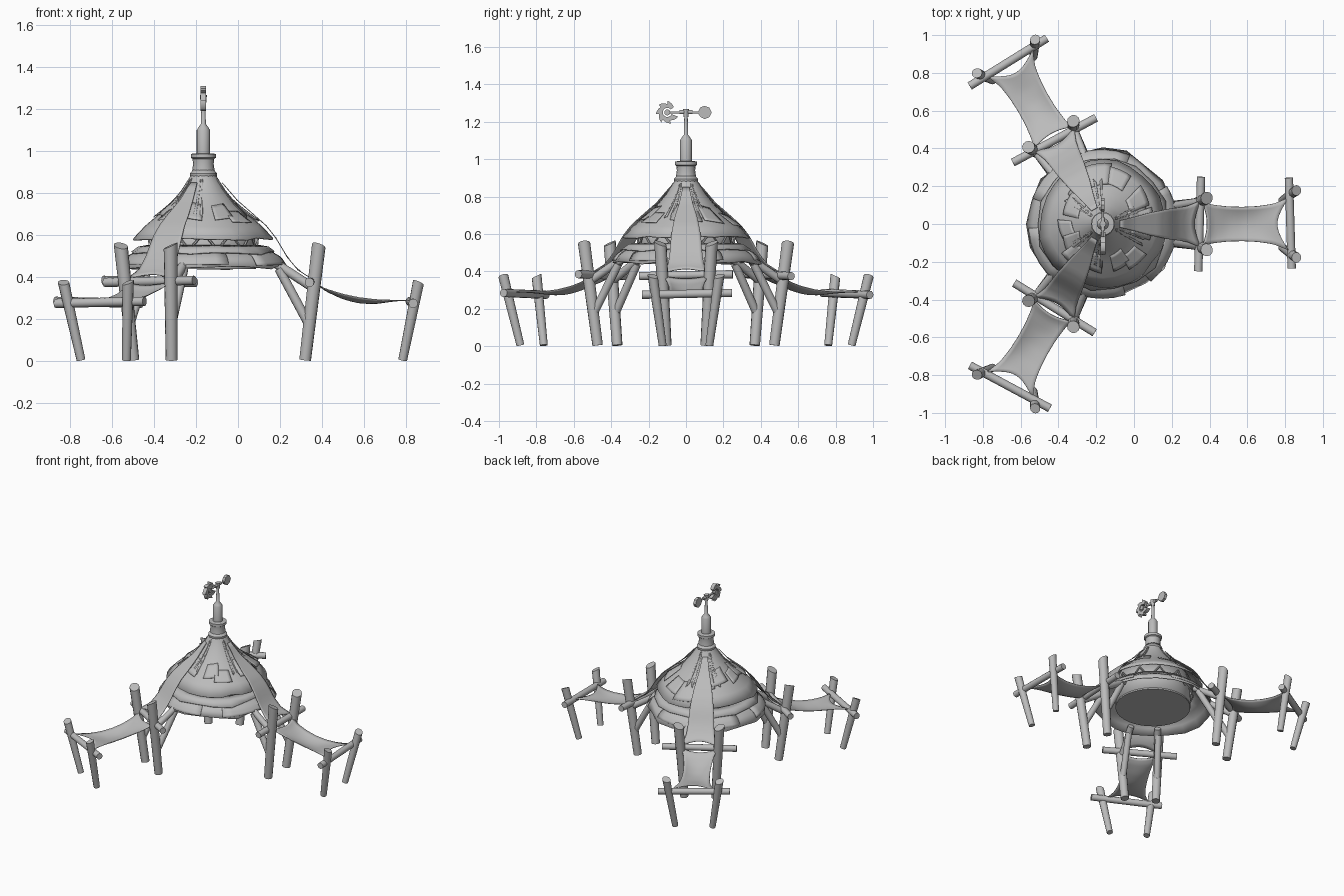
import bpy, bmesh, math, random
from mathutils import Vector, Matrix

random.seed(4)
cube = bpy.data.objects.get("Cube")
if cube:
    bpy.data.objects.remove(cube, do_unlink=True)

grey = bpy.data.materials.new("weathered_grey")
grey.use_nodes = True
grey.diffuse_color = (0.5, 0.5, 0.5, 1)
grey.node_tree.nodes["Principled BSDF"].inputs["Base Color"].default_value = (0.5, 0.5, 0.5, 1)

HUB = Matrix.Translation((-0.165, 0, 0))
TAU = math.tau


def finish(name, bm, matrix=HUB, angle=35, thickness=0):
    """Turn a bmesh into a shaded object placed by the matrix."""
    if not thickness:
        bmesh.ops.recalc_face_normals(bm, faces=bm.faces)
    mesh = bpy.data.meshes.new(name)
    bm.to_mesh(mesh)
    bm.free()
    mesh.materials.append(grey)
    ob = bpy.data.objects.new(name, mesh)
    bpy.context.collection.objects.link(ob)
    ob.matrix_world = matrix
    if thickness:
        mod = ob.modifiers.new("thickness", "SOLIDIFY")
        mod.thickness = thickness
        mod.offset = 0
    bpy.ops.object.select_all(action="DESELECT")
    ob.select_set(True)
    bpy.context.view_layer.objects.active = ob
    bpy.ops.object.shade_smooth_by_angle(angle=math.radians(angle))


def log(name, a, b, radius, matrix=HUB, saw=0.0, sides=12, tip=None):
    """Round timber from a to b, with an optional slanted saw cut on its end."""
    a, b = Vector(a), Vector(b)
    d = b - a
    place = Matrix.Translation((a + b) / 2) @ d.to_track_quat("Z", "Y").to_matrix().to_4x4()
    bm = bmesh.new()
    bmesh.ops.create_cone(bm, cap_ends=True, segments=sides, radius1=radius,
                          radius2=tip or radius, depth=d.length)
    for v in bm.verts:
        if v.co.z > 0:
            v.co.z += saw * v.co.x
    bm.transform(place)
    finish(name, bm, matrix, 50)


def sheet(name, rows, cols, point, matrix=HUB, thickness=0.004, angle=35):
    """Grid surface from point(s, t), both running 0 to 1."""
    bm = bmesh.new()
    grid = [[bm.verts.new(point(i / rows, j / cols)) for j in range(cols + 1)]
            for i in range(rows + 1)]
    for i in range(rows):
        for j in range(cols):
            bm.faces.new((grid[i][j], grid[i + 1][j], grid[i + 1][j + 1], grid[i][j + 1]))
    bmesh.ops.remove_doubles(bm, verts=bm.verts, dist=0.0001)
    finish(name, bm, matrix, angle, thickness)


def along(points, s):
    """Sample a list of points by a 0 to 1 parameter."""
    f = min(max(s, 0), 1) * (len(points) - 1)
    i = min(int(f), len(points) - 2)
    return Vector(points[i]).lerp(Vector(points[i + 1]), f - i)


def polar(r, a, z):
    return Vector((r * math.cos(a), r * math.sin(a), z))


def lathe(name, profile, sides=24, ragged=0.0, thickness=0.006):
    """Turned shell whose last profile ring can be ragged."""
    wobble = [random.uniform(-1, 1) * ragged for _ in range(sides)]

    def point(s, t):
        r, z = along(profile, s)
        w = wobble[round(t * sides) % sides] * s ** 4
        return polar(r + w, t * TAU, z - w * 0.6)
    sheet(name, len(profile) - 1, sides, point, thickness=thickness)


# Roof shells
ROOF = [(0.05, 0.91), (0.063, 0.875), (0.105, 0.81), (0.155, 0.75),
        (0.215, 0.695), (0.28, 0.64), (0.335, 0.582)]
SKIRT = [(0.27, 0.535), (0.32, 0.52), (0.365, 0.49), (0.392, 0.445)]
lathe("upper_roof", ROOF, 28, 0.01)
lathe("skirt_roof", SKIRT, 20, 0.016)
lathe("skirt_cover", [(0.27, 0.55), (0.31, 0.543), (0.35, 0.515)], 18, 0.014)


# Thin ragged roof plates lying close to the shells
def plate(name, profile, a0, a1, s0, s1, lift):
    slant = random.uniform(-0.06, 0.06)

    def point(s, t):
        r, z = along(profile, s0 + (s1 - s0) * s + slant * (t - 0.5))
        gap = 0.003 + lift * s
        return polar(r + gap, a0 + (a1 - a0) * t, z + gap)
    sheet(name, 5, 5, point, thickness=0.003)


for k in range(13):
    a = k / 13 * TAU + random.uniform(-0.15, 0.15)
    s = random.uniform(0.4, 0.65)
    plate("roof_plate", ROOF, a, a + random.uniform(0.4, 0.7), s,
          s + random.uniform(0.18, 0.32), random.uniform(0.003, 0.009))
for k in range(6):
    a = k / 6 * TAU + random.uniform(-0.2, 0.2)
    plate("skirt_plate", SKIRT, a, a + random.uniform(0.5, 0.9), 0.4, 0.95, 0.004)

# Floor, low wall and zigzag braces between the roofs
log("floor", (0, 0, 0.44), (0, 0, 0.46), 0.25, sides=32)
lathe("wall", [(0.245, 0.65), (0.248, 0.45)], 32)
for k in range(24):
    lo, hi = (0.53, 0.61) if k % 2 else (0.61, 0.53)
    log("zigzag_brace", polar(0.262, k * TAU / 24, lo),
        polar(0.262, (k + 1) * TAU / 24, hi), 0.006, sides=6)

# Chimney neck and finial
lathe("neck", [(0.063, 0.865), (0.063, 0.895), (0.053, 0.905), (0.048, 0.94), (0.051, 0.965),
               (0.059, 0.97), (0.059, 0.987), (0.031, 0.99), (0.031, 1.1), (0.024, 1.112),
               (0.011, 1.13), (0.008, 1.235), (0.001, 1.236)], 16, thickness=0.002)

# Weather vane
log("vane_hub", (0, 0, 1.225), (0, 0, 1.268), 0.013, tip=0.017)
log("vane_arm", (0, -0.105, 1.25), (0, 0.085, 1.25), 0.006)
log("vane_crossbar", (0, -0.035, 1.252), (0, 0.035, 1.252), 0.011)


def flat_shape(name, outline, width, centre):
    """Outline in the side plane, given thickness across x."""
    bm = bmesh.new()
    face = bm.faces.new([bm.verts.new((-width / 2, y, z)) for y, z in outline])
    ext = bmesh.ops.extrude_face_region(bm, geom=[face])["geom"]
    bmesh.ops.translate(bm, vec=(width, 0, 0),
                        verts=[v for v in ext if isinstance(v, bmesh.types.BMVert)])
    finish(name, bm, HUB @ Matrix.Translation(centre))


def arc(radius, a0, a1, n):
    return [(radius(i / n) * math.cos(a0 + (a1 - a0) * i / n),
             radius(i / n) * math.sin(a0 + (a1 - a0) * i / n)) for i in range(n + 1)]


TEETH = 6
STEP = 5.2 / TEETH
WHEEL = (0, -0.1, 1.25)
for k in range(TEETH):
    a = 0.7 + k * STEP
    flat_shape("vane_sawtooth", arc(lambda t: 0.044 + 0.018 * t, a, a + STEP, 6)
               + arc(lambda t: 0.024, a + STEP, a, 6), 0.026, WHEEL)
flat_shape("vane_hub_disc", arc(lambda t: 0.016, 0, TAU * 15 / 16, 15), 0.028, WHEEL)
paddle = [(0.065, 0.005), (0.078, 0.028), (0.1, 0.035), (0.125, 0.026), (0.138, 0),
          (0.125, -0.025), (0.1, -0.035), (0.078, -0.025), (0.065, -0.005)]
flat_shape("vane_paddle", paddle, 0.02, (0, 0, 1.25))

# Awning curves as distance out, height and half width
UPPER = [(0.09, 0.85, 0.018), (0.16, 0.768, 0.035), (0.24, 0.698, 0.058), (0.3, 0.645, 0.07),
         (0.345, 0.588, 0.08), (0.4, 0.495, 0.087), (0.45, 0.435, 0.096), (0.52, 0.39, 0.125)]
LOWER = [(0.525, 0.375, 0.12), (0.58, 0.345, 0.102), (0.66, 0.32, 0.092), (0.74, 0.303, 0.09),
         (0.82, 0.293, 0.094), (0.9, 0.29, 0.106), (0.985, 0.29, 0.14)]


def awning(name, path, pull_in, pull_out, sag, matrix):
    """Cloth strip with hollow ends, hung between its corners."""
    def point(s, t):
        v = 2 * t - 1
        hollow = 1 - v * v
        dip = sag * hollow * math.sin(math.pi * s)
        s = s * (1 - pull_out * hollow) + (1 - s) * pull_in * hollow
        u, z, half = along(path, s)
        return (u, v * half, z - dip)
    sheet(name, 20, 10, point, matrix, angle=60)


# Three legs of posts, beams, struts and awnings
for k in range(3):
    arm = HUB @ Matrix.Rotation(k * TAU / 3, 4, "Z")
    for side in (-1, 1):
        log("inner_post", (0.485, side * 0.105, 0.005), (0.55, side * 0.137, 0.55), 0.028,
            arm, saw=side * 0.45, tip=0.033)
        log("outer_post", (0.95, side * 0.125, 0.005), (1.025, side * 0.178, 0.375), 0.021,
            arm, saw=side * 0.4, tip=0.027)
        log("lower_strut", (0.5, side * 0.115, 0.18), (0.36, side * 0.1, 0.44), 0.022, arm)
        log("upper_strut", (0.53, side * 0.12, 0.345), (0.33, side * 0.09, 0.475), 0.022, arm)
        for turn in (0.34, 0.48):
            a = k * TAU / 3 + side * turn
            plate("roof_batten", ROOF, a - 0.03, a + 0.03, 0.2, 0.7, 0.003)
    log("inner_beam", (0.505, -0.25, 0.375), (0.52, 0.25, 0.385), 0.022, arm)
    log("outer_beam", (1.0, -0.235, 0.275), (0.985, 0.245, 0.285), 0.022, arm)
    awning("upper_awning", UPPER, 0, 0.07, 0, arm)
    awning("lower_awning", LOWER, 0.08, 0.12, 0.025, arm)
